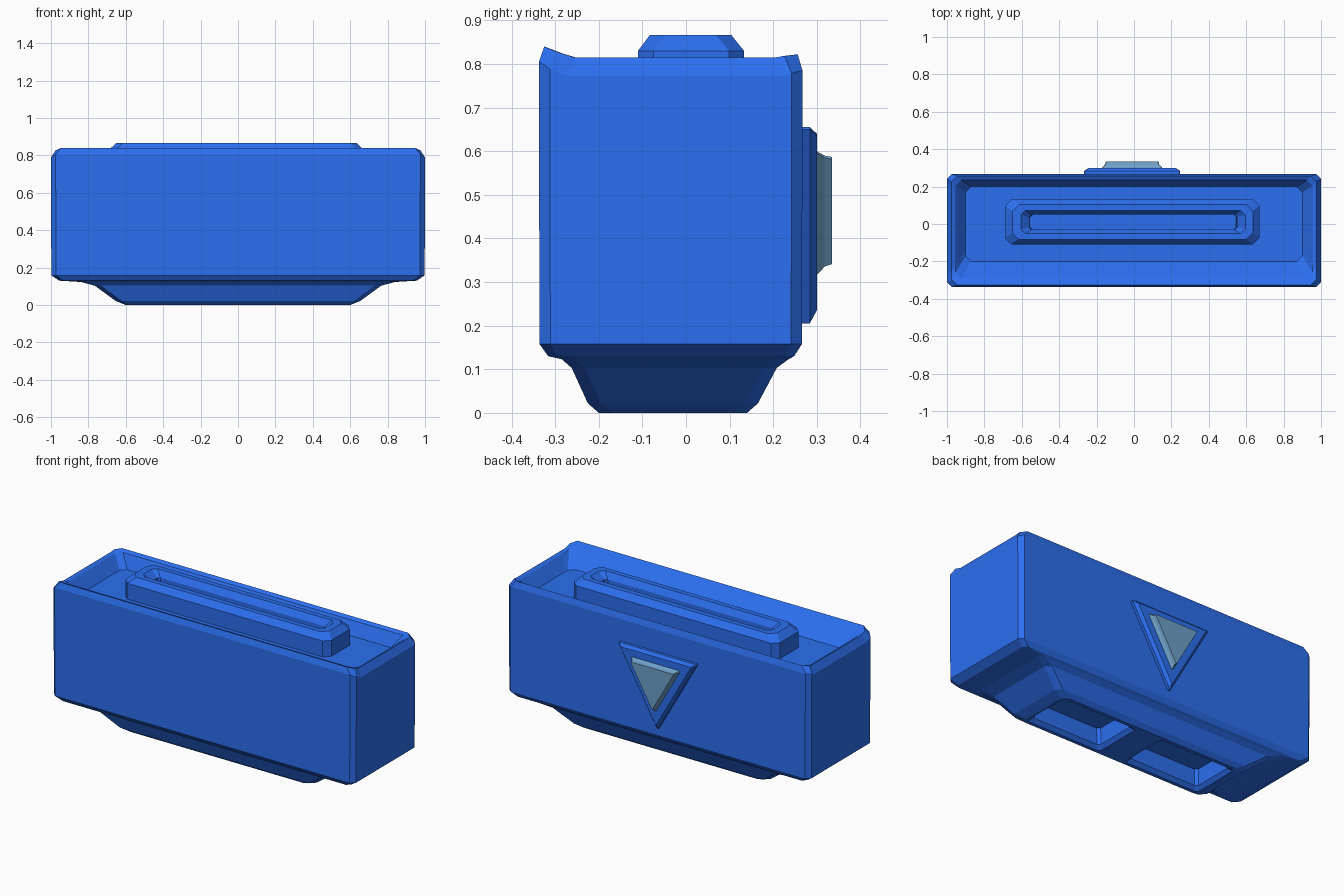
import bpy, bmesh

if "Cube" in bpy.data.objects:
    bpy.data.objects.remove(bpy.data.objects["Cube"])


def material(name, color):
    m = bpy.data.materials.new(name)
    m.diffuse_color = (*color, 1)
    m.use_nodes = True
    m.node_tree.nodes["Principled BSDF"].inputs["Base Color"].default_value = m.diffuse_color
    return m


BLUE = material("blue_plastic", (0.025, 0.16, 0.87))
GLASS = material("pale_blue", (0.156, 0.352, 0.578))


def loft(name, rings, mat):
    """Closed skin through a stack of equal-sized rings."""
    bm = bmesh.new()
    loops = [[bm.verts.new(p) for p in r] for r in rings]
    n = len(loops[0])
    for a, b in zip(loops, loops[1:]):
        for i in range(n):
            j = (i + 1) % n
            bm.faces.new((a[i], a[j], b[j], b[i]))
    bm.faces.new(loops[0][::-1])
    bm.faces.new(loops[-1])
    bmesh.ops.recalc_face_normals(bm, faces=bm.faces)
    me = bpy.data.meshes.new(name)
    bm.to_mesh(me)
    bm.free()
    me.materials.append(mat)
    ob = bpy.data.objects.new(name, me)
    bpy.context.collection.objects.link(ob)
    return ob


def rect(x0, x1, y0, y1, c, z):
    """Rectangle with cut corners; z is one height or (front, side, back)."""
    zf, zs, zb = z if isinstance(z, tuple) else (z, z, z)
    a, b = y0 + c + 0.04, y1 - c - 0.02
    return [(x0 + c, y0, zf), (x1 - c, y0, zf), (x1, y0 + c, (zf + zs) / 2),
            (x1, a, zs), (x1, b, zs), (x1, y1 - c, (zb + zs) / 2),
            (x1 - c, y1, zb), (x0 + c, y1, zb), (x0, y1 - c, (zb + zs) / 2),
            (x0, b, zs), (x0, a, zs), (x0, y0 + c, (zf + zs) / 2)]


# Main body: tapered foot, block, raised rim and sunken top in one skin
body_rings = [
    (0.60, -0.20, 0.14, 0.03, 0.0),
    (0.655, -0.225, 0.165, 0.03, 0.022),
    (0.765, -0.262, 0.208, 0.03, 0.103),
    (0.84, -0.285, 0.235, 0.03, 0.123),
    (0.955, -0.316, 0.248, 0.02, 0.13),
    (0.998, -0.336, 0.266, 0.025, 0.158),
    (1.0, -0.337, 0.267, 0.025, (0.805, 0.772, 0.785)),
    (0.975, -0.325, 0.256, 0.03, (0.84, 0.815, 0.822)),
    (0.955, -0.29, 0.235, 0.03, (0.825, 0.805, 0.81)),
    (0.90, -0.20, 0.20, 0.03, 0.735),
]
body = loft("body", [rect(-x, x, y0, y1, c, z)
                     for x, y0, y1, c, z in body_rings], BLUE)

# Two tapered pockets in the underside
for s in (-1, 1):
    rings = []
    for grow, z in ((0.01, -0.02), (0.01, 0.0), (-0.01, 0.02), (-0.02, 0.11)):
        xs = sorted((s * (0.095 - grow), s * (0.575 + grow)))
        rings.append(rect(*xs, -0.17 - grow, 0.11 + grow, 0.015, z))
    cutter = loft("pocket_cutter", rings, BLUE)
    cutter.hide_render = True
    mod = body.modifiers.new("pocket", "BOOLEAN")
    mod.operation = "DIFFERENCE"
    mod.solver = "EXACT"
    mod.object = cutter
    bpy.context.view_layer.objects.active = body
    bpy.ops.object.modifier_apply(modifier=mod.name)
    bpy.data.objects.remove(cutter)

# Slotted collar on top
collar_rings = [
    (-0.69, 0.67, -0.11, 0.133, 0.035, 0.72),
    (-0.69, 0.67, -0.11, 0.133, 0.035, 0.83),
    (-0.65, 0.635, -0.083, 0.104, 0.035, 0.866),
    (-0.605, 0.595, -0.052, 0.073, 0.025, 0.866),
    (-0.56, 0.55, -0.03, 0.05, 0.012, 0.83),
    (-0.555, 0.545, -0.03, 0.05, 0.012, 0.75),
]
loft("slot_collar", [rect(*r) for r in collar_rings], BLUE)


# Downward triangles on the back
def triangle(s, y, b=0.04):
    cx, cz = -0.01, 0.503
    pts = [(-0.26, 0.152), (0.26, 0.152), (0, -0.303)]
    out = []
    for i, p in enumerate(pts):
        for q in (pts[i - 1], pts[(i + 1) % 3]):
            out.append((cx + s * (p[0] + b * (q[0] - p[0])), y,
                        cz + s * (p[1] + b * (q[1] - p[1]))))
    return out


loft("triangle_plate", [triangle(s, y, 0.012) for s, y in
                        ((1, 0.25), (1, 0.284), (0.9, 0.30))], BLUE)
loft("triangle_button", [triangle(s, y, 0.02) for s, y in
                         ((0.63, 0.29), (0.63, 0.302), (0.57, 0.318), (0.55, 0.335))], GLASS)
